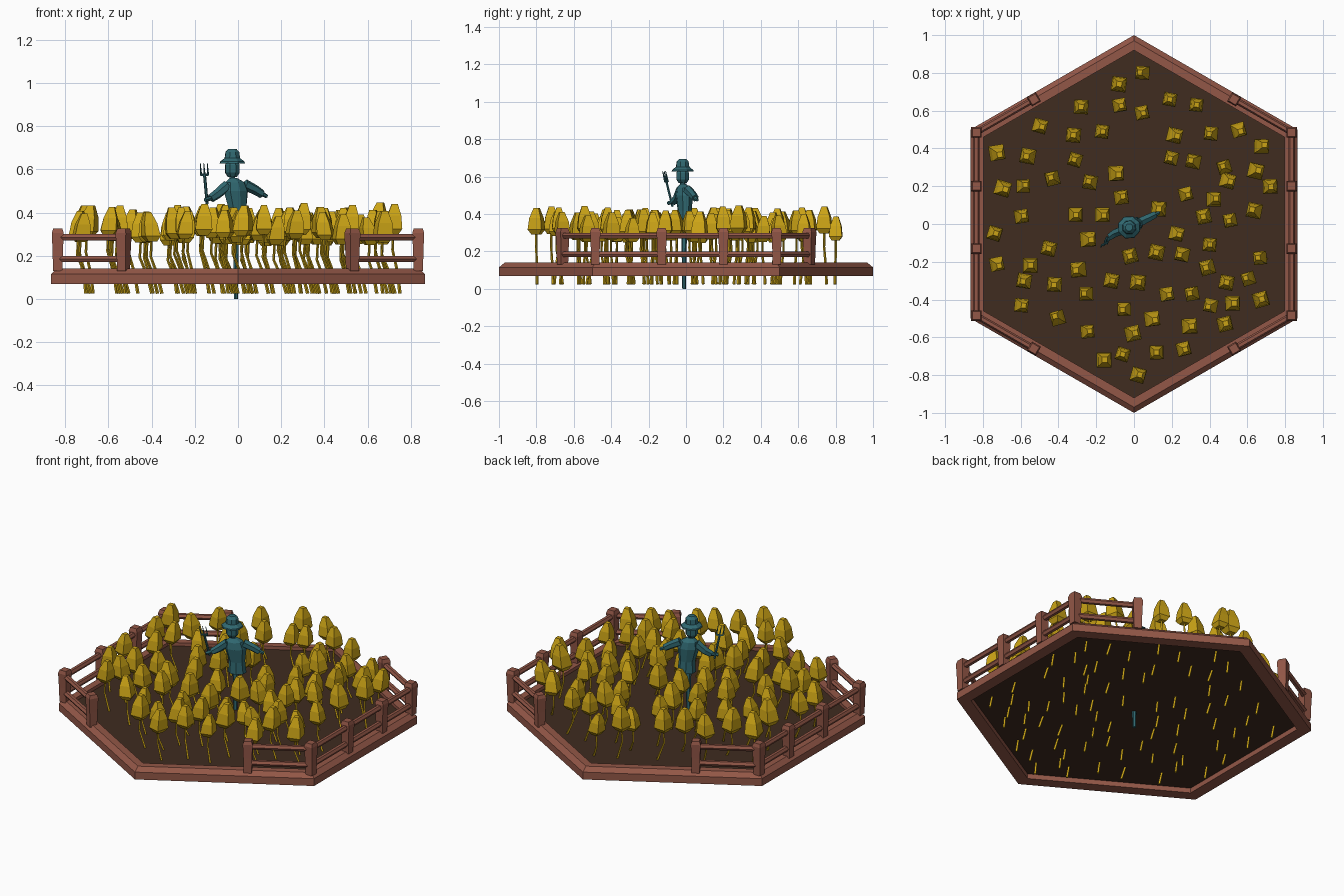
import bpy, bmesh, random
from math import pi, cos, sin, radians
from mathutils import Vector, Matrix

if "Cube" in bpy.data.objects:
    bpy.data.objects.remove(bpy.data.objects["Cube"])

random.seed(4)


def material(name, rgb):
    m = bpy.data.materials.new(name)
    m.diffuse_color = (*rgb, 1)
    m.use_nodes = True
    m.node_tree.nodes["Principled BSDF"].inputs["Base Color"].default_value = m.diffuse_color
    return m


WOOD = material("wood", (0.29, 0.095, 0.063))
SOIL = material("soil", (0.05, 0.025, 0.014))
GOLD = material("gold", (0.60, 0.37, 0.008))
TEAL = material("teal", (0.03, 0.14, 0.165))


def sweep(bm, pts, radii, sides=6, phase=0.0, axis=None, closed=False):
    """Skin rings along pts; a radius is a number or an (x, y) pair."""
    pts = [Vector(p) for p in pts]
    q = Vector((0, 0, 1)).rotation_difference(Vector(axis) if axis else pts[-1] - pts[0])
    rings = []
    for p, r in zip(pts, radii):
        rx, ry = r if isinstance(r, tuple) else (r, r)
        angles = [phase + 2 * pi * i / sides for i in range(sides)]
        rings.append([bm.verts.new(p + q @ Vector((rx * cos(a), ry * sin(a), 0))) for a in angles])
    pairs = list(zip(rings, rings[1:]))
    if closed:
        pairs.append((rings[-1], rings[0]))
    else:
        bm.faces.new(rings[0][::-1])
        bm.faces.new(rings[-1])
    for a, b in pairs:
        for i in range(sides):
            j = (i + 1) % sides
            bm.faces.new((a[i], a[j], b[j], b[i]))


def finish(bm, name, mat, matrix=None):
    bmesh.ops.recalc_face_normals(bm, faces=bm.faces)
    mesh = bpy.data.meshes.new(name)
    bm.to_mesh(mesh)
    bm.free()
    mesh.materials.append(mat)
    ob = bpy.data.objects.new(name, mesh)
    if matrix:
        ob.matrix_world = matrix
    bpy.context.collection.objects.link(ob)


def column(heights, x=0, y=0):
    return [(x, y, z) for z in heights]


# Hexagonal wooden border and soil bed
bm = bmesh.new()
sweep(bm, column((0.07, 0.115, 0.14, 0.14, 0.07)), (1, 1, 0.97, 0.92, 0.92),
      phase=pi / 2, axis=(0, 0, 1), closed=True)
finish(bm, "border", WOOD)
bm = bmesh.new()
sweep(bm, column((0.10, 0.12)), (0.93, 0.93), phase=pi / 2)
finish(bm, "soil_bed", SOIL)

# Fence: posts and rails on each side, open at the front and back corners
posts, rails = bmesh.new(), bmesh.new()
for s in (-1, 1):
    line = [(0.53, -0.66), (0.835, -0.485), (0.835, -0.13), (0.835, 0.20), (0.835, 0.485), (0.53, 0.66)]
    line = [(s * x, y) for x, y in line]
    for x, y in line:
        turn = pi / 6 * (1 if x * y > 0 else -1) if abs(x) < 0.6 else 0
        sweep(posts, column((0.13, 0.22, 0.305, 0.325), x, y), (0.031, 0.034, 0.039, 0.030),
              sides=4, phase=pi / 4 - turn)
    for a, b in zip(line, line[1:]):
        for z in (0.285, 0.185):
            sweep(rails, [(*a, z), (*b, z)], (0.017, 0.017))
finish(posts, "fence_posts", WOOD)
finish(rails, "fence_rails", WOOD)

# Crop plants: positions in hundredths, x then y
SPOTS = [
    (5, 80), (-8, 74), (-8, 63), (4, 59), (19, 66), (33, 63), (-28, 62), (-50, 52), (-32, 47), (-17, 49),
    (21, 47), (41, 48), (55, 50), (-73, 38), (-56, 36), (-31, 34), (20, 35), (32, 33), (48, 30), (67, 41),
    (-43, 24), (-23, 22), (-10, 27), (-7, 14), (27, 16), (42, 13), (49, 23), (64, 28), (72, 20), (-70, 19),
    (-59, 20), (-60, 4), (-31, 5), (-17, 5), (13, 8), (22, -5), (37, 4), (51, 2), (64, 7), (-74, -5),
    (-45, -13), (-25, -8), (-2, -17), (12, -15), (26, -16), (40, -11), (67, -18), (-73, -21), (-55, -22),
    (-29, -24), (39, -23), (-58, -30), (-42, -32), (-25, -37), (-12, -30), (2, -31), (17, -37), (31, -37),
    (49, -31), (61, -29), (67, -40), (52, -42), (41, -43), (-60, -43), (-40, -50), (-5, -45), (9, -50),
    (29, -54), (48, -53), (-25, -57), (-1, -58), (-16, -72), (12, -68), (26, -66)]
stalks, heads = bmesh.new(), bmesh.new()
for px, py in SPOTS + [(-6, -69), (2, -80)]:
    x, y = px / 100, py / 100
    base = random.uniform(0.245, 0.30)
    size = random.uniform(0.92, 1.08)
    lean = random.uniform(-0.6, 0.6)
    d = Vector((cos(lean), sin(lean), 0))
    top = Vector((x, y, base))
    foot = Vector((x, y, 0.025)) + d * random.uniform(0.03, 0.06)
    knee = Vector((x, y, base - 0.07)) - d * 0.005
    sweep(stalks, [foot, foot.lerp(knee, 0.5) + d * 0.006, knee, top + Vector((0, 0, 0.02))],
          (0.008, 0.007, 0.006, 0.006), sides=4)
    tilt = d * random.uniform(-0.012, 0.012)
    rise = ((0, 0.030), (0.025, 0.053), (0.085, 0.044), (0.138, 0.019))
    sweep(heads, [top + (Vector((0, 0, h)) + tilt * h / 0.07) * size for h, r in rise],
          [r * size for h, r in rise], sides=4, phase=pi / 4 + random.uniform(-0.3, 0.3), axis=(0, 0, 1))
finish(stalks, "crop_stalks", GOLD)
finish(heads, "crop_heads", GOLD)

# Scarecrow, turned so the arms run along local x
turn = Matrix.Translation((-0.01, -0.01, 0)) @ Matrix.Rotation(radians(26), 4, 'Z')
bm = bmesh.new()
sweep(bm, column((0.0, 0.30, 0.45)), (0.010, 0.015, 0.018))
finish(bm, "scarecrow_pole", TEAL, turn)

bm = bmesh.new()
sweep(bm, [(0.01, 0, 0.35), (0.008, 0, 0.42), (0, 0, 0.50), (-0.005, 0, 0.54), (-0.012, 0, 0.56)],
      [(0.052, 0.040), (0.046, 0.036), (0.062, 0.044), (0.050, 0.036), (0.018, 0.016)], sides=8, axis=(0, 0, 1))
finish(bm, "scarecrow_coat", TEAL, turn)

bm = bmesh.new()
sweep(bm, [(-0.045, 0, 0.525), (-0.095, 0.005, 0.485), (-0.13, 0, 0.465)], (0.026, 0.023, 0.020))
sweep(bm, [(-0.12, 0, 0.468), (-0.165, -0.015, 0.458)], (0.012, 0.010))
sweep(bm, [(0.045, 0, 0.53), (0.10, 0, 0.505), (0.135, 0, 0.485)], (0.026, 0.023, 0.020))
sweep(bm, [(0.125, 0, 0.49), (0.16, 0, 0.475)], (0.012, 0.009))
finish(bm, "scarecrow_arms", TEAL, turn)

bm = bmesh.new()
sweep(bm, column((0.55, 0.575), -0.018), (0.014, 0.014))
sweep(bm, column((0.565, 0.585, 0.62, 0.64), -0.018), (0.022, 0.036, 0.036, 0.026), sides=8)
finish(bm, "scarecrow_head", TEAL, turn)

bm = bmesh.new()
sweep(bm, column((0.628, 0.636, 0.652, 0.68, 0.695), -0.018), (0.062, 0.060, 0.038, 0.034, 0.020), sides=8)
finish(bm, "scarecrow_hat", TEAL, turn)

# Pitchfork held in the hand
bm = bmesh.new()
low, high = Vector((-0.143, -0.072, 0.44)), Vector((-0.155, -0.105, 0.575))
sweep(bm, [low, high], (0.007, 0.007))
side = Vector((0.9, 0.44, 0)) * 0.018
sweep(bm, [high - side * 1.1, high + side * 1.1], (0.006, 0.006), sides=4)
for k in (-1, 0, 1):
    start = high + side * k
    sweep(bm, [start, start + Vector((-0.004, -0.012, 0.055))], (0.005, 0.002), sides=4)
finish(bm, "pitchfork", TEAL)
